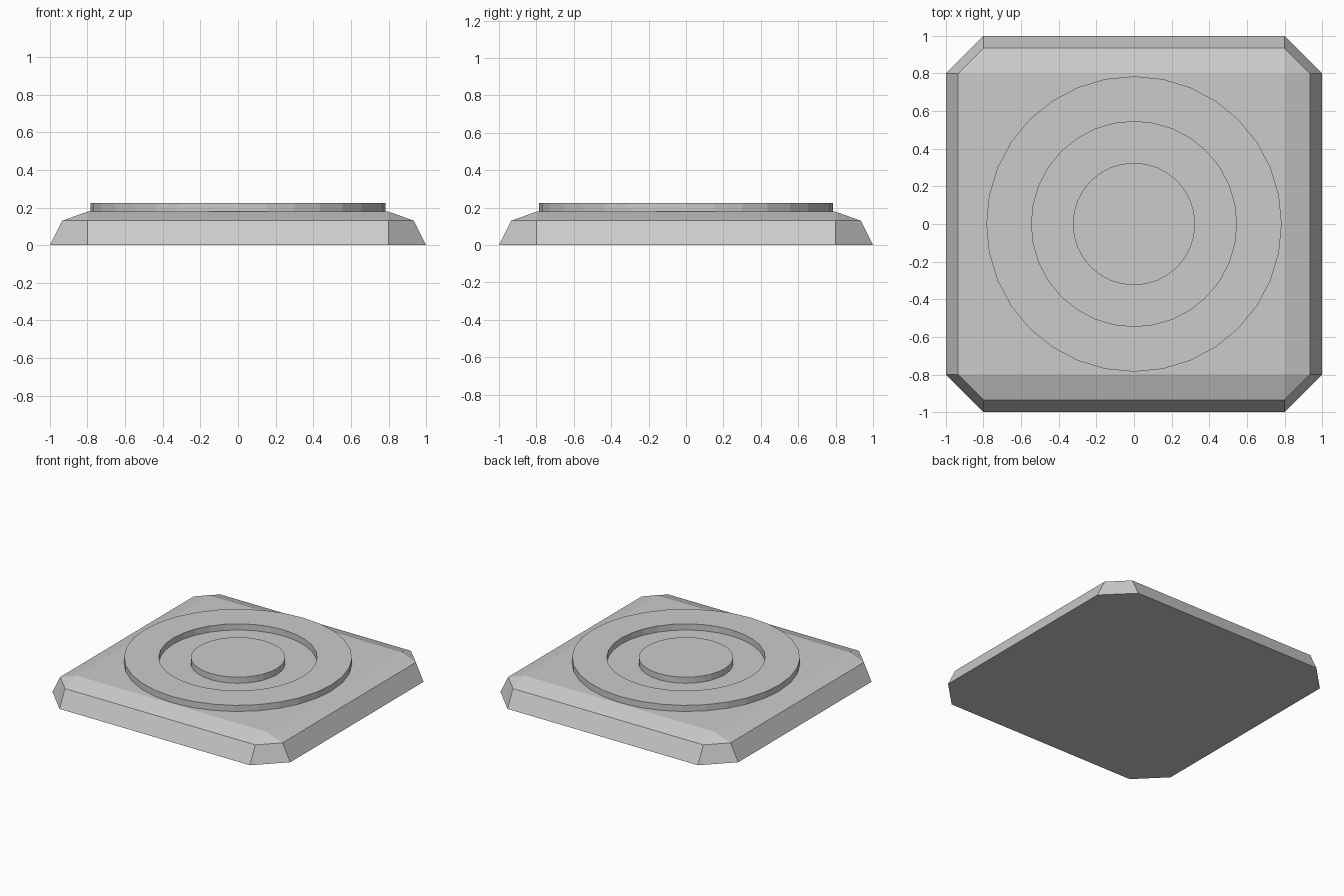
import bpy, bmesh
from math import cos, sin, tau

cube = bpy.data.objects.get("Cube")
if cube:
    bpy.data.objects.remove(cube, do_unlink=True)

grey = bpy.data.materials.new("light_grey")
grey.use_nodes = True
grey.diffuse_color = (0.6, 0.6, 0.6, 1)
grey.node_tree.nodes["Principled BSDF"].inputs["Base Color"].default_value = (0.6, 0.6, 0.6, 1)

FLAT = 0.8       # half size of the flat top
TOP_Z = 0.178    # height of the flat top
RAISED_Z = 0.225  # height of the raised ring and disc
SIDES = 32


def finish(name, bm):
    bmesh.ops.recalc_face_normals(bm, faces=bm.faces)
    mesh = bpy.data.meshes.new(name)
    bm.to_mesh(mesh)
    bm.free()
    mesh.materials.append(grey)
    obj = bpy.data.objects.new(name, mesh)
    bpy.context.collection.objects.link(obj)
    return obj


def octagon(bm, half, z):
    """Square loop with its corners cut off at FLAT."""
    loop = []
    for sx, sy in ((1, 1), (-1, 1), (-1, -1), (1, -1)):
        pair = [(sx * half, sy * FLAT, z), (sx * FLAT, sy * half, z)]
        loop += [bm.verts.new(p) for p in (pair if sx == sy else pair[::-1])]
    return loop


def bridge(bm, a, b):
    for i in range(len(a)):
        j = (i + 1) % len(a)
        bm.faces.new((a[i], a[j], b[j], b[i]))


# Base plate: steep sides, then a shallow slope up to a square top
bm = bmesh.new()
foot = octagon(bm, 1.0, 0)
shoulder = octagon(bm, 0.935, 0.13)
top = octagon(bm, FLAT, TOP_Z)
bm.faces.new(foot[::-1])
bridge(bm, foot, shoulder)
bridge(bm, shoulder, top)
bm.faces.new(top)
bmesh.ops.remove_doubles(bm, verts=bm.verts, dist=0.0001)
finish("base_plate", bm)


def circle(bm, radius, z):
    return [bm.verts.new((radius * cos(tau * i / SIDES), radius * sin(tau * i / SIDES), z))
            for i in range(SIDES)]


# Raised outer ring, closed by bridging its four edge loops
bm = bmesh.new()
loops = [circle(bm, r, z) for r, z in ((0.785, TOP_Z), (0.785, RAISED_Z),
                                       (0.545, RAISED_Z), (0.545, TOP_Z))]
for i in range(4):
    bridge(bm, loops[i], loops[(i + 1) % 4])
finish("raised_ring", bm)

# Raised centre disc
bm = bmesh.new()
low, high = circle(bm, 0.325, TOP_Z), circle(bm, 0.325, RAISED_Z)
bridge(bm, low, high)
bm.faces.new(low[::-1])
bm.faces.new(high)
finish("centre_disc", bm)
